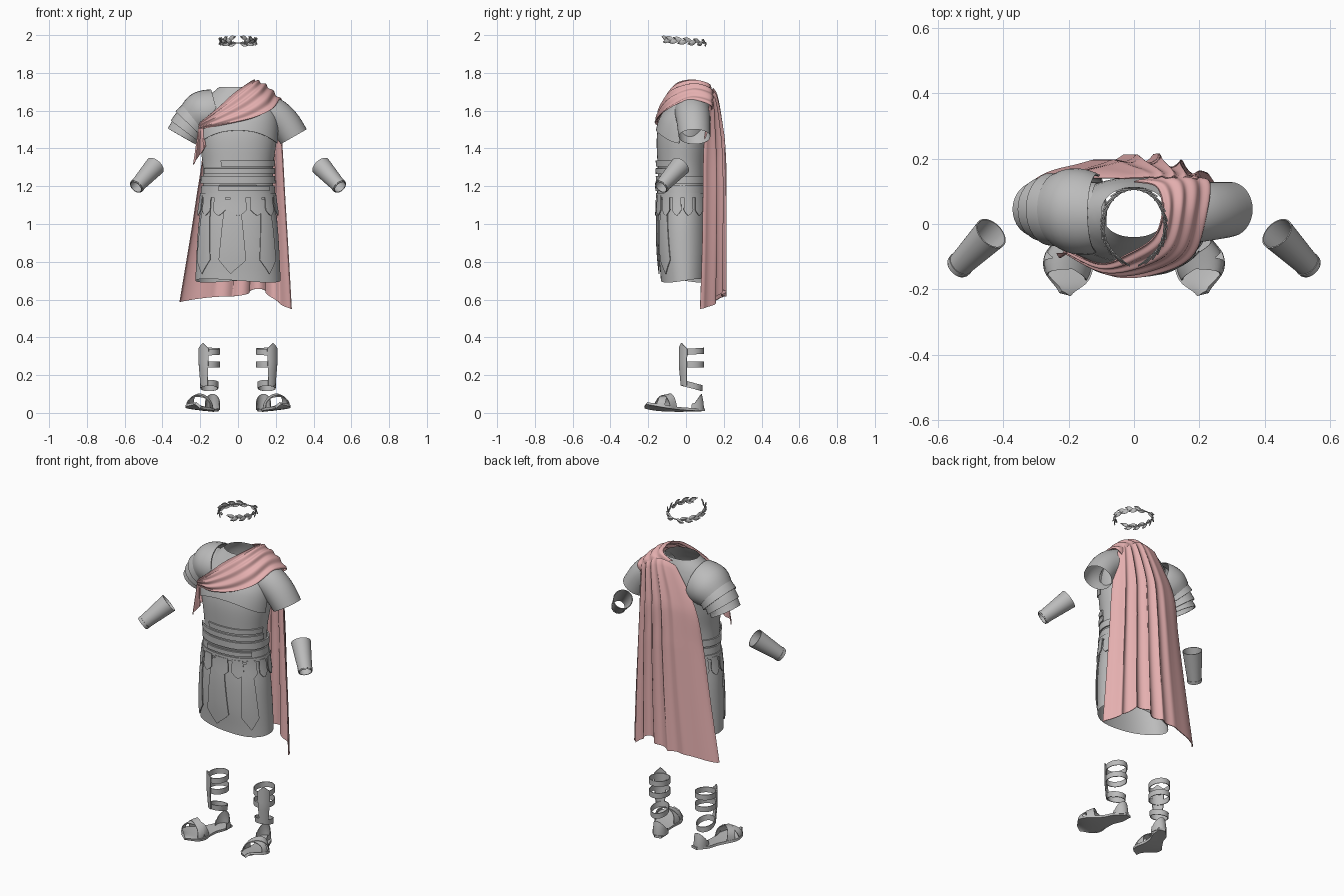
import bpy, bmesh, math
from math import sin, cos, pi
from mathutils import Vector as V

cube = bpy.data.objects.get("Cube")
if cube:
    bpy.data.objects.remove(cube)


def material(name, rgb):
    m = bpy.data.materials.new(name)
    m.use_nodes = True
    m.diffuse_color = (*rgb, 1)
    m.node_tree.nodes["Principled BSDF"].inputs["Base Color"].default_value = (*rgb, 1)
    return m


GREY = material("armour_grey", (0.5, 0.5, 0.5))
PINK = material("cloth_pink", (0.78, 0.43, 0.43))


def sheet(name, fn, nu, nv, wrap=False, thick=0, mat=GREY):
    """Surface fn(u, v) sampled on a grid, optionally closed in u and thickened."""
    bm = bmesh.new()
    cols = nu if wrap else nu + 1
    rows = [[bm.verts.new(fn(i / nu, j / nv)) for i in range(cols)] for j in range(nv + 1)]
    for a, b in zip(rows, rows[1:]):
        for i in range(nu):
            k = (i + 1) % cols
            bm.faces.new((a[i], a[k], b[k], b[i]))
    bmesh.ops.recalc_face_normals(bm, faces=bm.faces)
    if thick:
        bmesh.ops.solidify(bm, geom=bm.faces[:], thickness=thick)
    for f in bm.faces:
        f.smooth = True
    me = bpy.data.meshes.new(name)
    bm.to_mesh(me)
    bm.free()
    me.set_sharp_from_angle(angle=math.radians(40))
    me.materials.append(mat)
    ob = bpy.data.objects.new(name, me)
    bpy.context.collection.objects.link(ob)


def smooth(a, b, c, d, t):
    return b + (c - a) * (t / 2) + (a * 2 - b * 5 + c * 4 - d) * (t * t / 2) \
        + (b * 3 - a - c * 3 + d) * (t ** 3 / 2)


def spline(pts, t):
    """Smooth curve through the points, t from 0 to 1."""
    n = len(pts) - 1
    i = min(int(t * n), n - 1)
    p = [V(pts[min(max(i + k, 0), n)]) for k in (-1, 0, 1, 2)]
    return smooth(*p, t * n - i)


# Body cross-sections: height, half width, front y, back y
BODY = [(.70, .225, -.133, .115), (.85, .219, -.146, .118), (1.0, .209, -.15, .115),
        (1.14, .19, -.145, .108), (1.3, .186, -.15, .11), (1.45, .205, -.155, .13),
        (1.55, .21, -.14, .142), (1.63, .19, -.1, .138), (1.69, .145, -.062, .125),
        (1.725, .1, -.04, .112)]


def body(theta, z, off=0):
    """Point on the body surface; the front is theta = -pi/2."""
    i = max(k for k in range(len(BODY) - 1) if BODY[k][0] <= max(z, BODY[0][0]))
    t = (z - BODY[i][0]) / (BODY[i + 1][0] - BODY[i][0])
    p = [V(BODY[min(max(i + k, 0), len(BODY) - 1)]) for k in (-1, 0, 1, 2)]
    _, a, f, b = smooth(*p, t)
    c, s = cos(theta), sin(theta)
    x = math.copysign(abs(c) ** .88, c) * (a + off)
    return V((x, (f + b) / 2 + s * ((b - f) / 2 + off), z))


# Torso armour and skirt
sheet("torso_armour", lambda u, v: body(u * 2 * pi, 1.14 + .585 * v), 64, 30, True)
sheet("skirt", lambda u, v: body(u * 2 * pi, .70 + .46 * v) + V((0, 0, .01 * (1 - v) * sin(u * 4 * pi))),
      64, 14, True)


def chest(u, v):
    th = -pi + .15 + u * (pi - .3)
    low = 1.425 + .07 * cos(th + pi / 2) ** 2
    return body(th, low + (1.6 - low) * v, .008 * (1 - v) + .001)


sheet("chest_plate", chest, 40, 8, thick=.003)


# Waist bands
def band(name, z0, z1, off, start=0, sweep=2 * pi):
    sheet(name, lambda u, v: body(start + u * sweep, z0 + (z1 - z0) * v, off),
          56, 2, sweep > 6.2, .008)


band("belt_lower", 1.14, 1.165, .013)
band("belt_main", 1.165, 1.205, .008)
band("belt_middle", 1.215, 1.255, .012)
band("belt_wrap_low", 1.175, 1.2, .017, -2.05, 1.4)
band("belt_wrap_middle", 1.265, 1.295, .012, -2.7, 2.6)
band("belt_wrap_high", 1.305, 1.335, .009, -2.0, 1.85)


# Pointed skirt strips, wider towards the tip, and short tabs
def strip(name, th, w, top, bottom, tip, off, flare, power):
    def fn(u, v):
        k = 2 * u - 1
        half = w * (1 - flare * (1 - v))
        return body(th + k * half, top + (bottom + tip * abs(k) ** power - top) * v, off)
    sheet(name, fn, 8, 8, thick=.005)


for i, d in enumerate((-.93, -.13, .75)):
    strip("skirt_strip_%d" % i, d - pi / 2, .28, 1.13, .735, .075, .01, .4, 1)
for i in range(14):
    strip("skirt_tab_%d" % i, (i + .5) * pi / 7, .18, 1.15, 1.045, .03, .015, .1, 1.6)


# Sleeves and layered shoulder guard
def arm(side, s):
    c = spline([(.11, .045, 1.605), (.19, .045, 1.58), (.25, .045, 1.53), (.295, .045, 1.462)], s)
    ang = -.25 - .8 * s
    up = V((-sin(ang) * side, 0, cos(ang)))
    return V((c.x * side, c.y, c.z)), up


def sleeve(name, side, s0, s1, r0, r1, thick=0, bulge=0, deep=1, shift=0):
    def fn(u, v):
        c, up = arm(side, s0 + (s1 - s0) * v)
        r = r0 + (r1 - r0) * v + bulge * sin(pi * v)
        return c + up * (r * cos(2 * pi * u)) + V((0, shift * (1 - v) + deep * r * sin(2 * pi * u), 0))
    sheet(name, fn, 32, 8, True, thick)


for side, tag in ((1, "left"), (-1, "right")):
    sleeve(tag + "_sleeve", side, 0, 1, .092, .079, 0, 0, 1.06, -.014)
sleeve("shoulder_guard_dome", -1, .02, .55, .112, .104, .005, .014, 1.08, -.012)
for i in range(3):
    sleeve("shoulder_guard_band_%d" % i, -1, .5 + .16 * i, .7 + .15 * i, .103 - .007 * i, .105 - .008 * i,
           .005, 0, 1.06 - .05 * i, -.004)

# Sash across the chest and over the left shoulder
RAILS = [
    [(-.2, -.08, 1.535), (-.1, -.118, 1.615), (-.02, -.09, 1.685), (.06, -.04, 1.743),
     (.088, .04, 1.762), (.07, .115, 1.745), (.0, .13, 1.715)],
    [(-.205, -.09, 1.52), (-.09, -.142, 1.575), (.03, -.122, 1.638), (.115, -.07, 1.697),
     (.15, .04, 1.728), (.15, .13, 1.7), (.09, .145, 1.66)],
    [(-.2, -.09, 1.505), (-.06, -.155, 1.53), (.075, -.143, 1.56), (.175, -.092, 1.605),
     (.218, .02, 1.655), (.232, .13, 1.628), (.17, .13, 1.58)]]


def sash(u, v):
    p = spline([spline(r, u) for r in RAILS], v)
    out = (p - V((0, .03, 1.5))).normalized()
    return p + out * (.005 * sin(v * 8 * pi + 5 * u) * (.3 + sin(pi * u)) + .004)


sheet("sash", sash, 48, 40, thick=.004, mat=PINK)


# Cape hanging down the back, with deep folds on the left
def cape(u, v):
    left = spline([(-.03, .14, 1.7), (-.16, .14, 1.48), (-.205, .125, 1.24), (-.25, .125, .95), (-.31, .125, .588)], v)
    right = spline([(.215, .125, 1.64), (.235, .095, 1.42), (.25, .09, 1.15), (.268, .085, .85), (.285, .075, .55)], v)
    p = left.lerp(right, u)
    back = .145 + .042 * min(1, v * 3.5) ** .6 + .016 * min(1, v * 2)
    p.y += (back - p.y) * sin(pi * u) ** .55
    depth = (.004 + .013 * min(v * 2.5, 1)) * min(1, max(.08, u * 2.6 - .6))
    phase = 12 * pi * u ** 1.3
    p.y += depth * sin(phase) * sin(pi * u) ** .3
    p.x += .6 * depth * cos(phase) * sin(pi * u)
    p.z += .045 * sin(pi * u) + (.07 * v - .01) * math.exp(-((u - .72) / .13) ** 2)
    return p


sheet("cape", cape, 100, 36, thick=.004, mat=PINK)


def tail(u, v):
    x = -.197 + (u - .5) * (.02 + .05 * v) - .006 * v
    return V((x, -.09 - .015 * sin(u * 3 * pi) * v, 1.525 - v * (.21 - .1 * u)))


sheet("sash_tail", tail, 16, 10, thick=.004, mat=PINK)


def tube(name, a, b, r0, r1):
    q = (b - a).to_track_quat('Z', 'Y')
    sheet(name, lambda u, v: a.lerp(b, v) + q @ V((cos(2 * pi * u), sin(2 * pi * u), 0)) * (r0 + (r1 - r0) * v),
          32, 2, True, .004)


# Forearm guards, sandals and shin guards
for side, tag in ((1, "left"), (-1, "right")):
    top, low = V((.438 * side, -.029, 1.308)), V((.541 * side, -.133, 1.195))
    tube(tag + "_forearm_guard", top, low, .054, .037)
    tube(tag + "_forearm_rim", top.lerp(low, .9), top.lerp(low, .97), .041, .04)

    def foot(l, t, z=0):
        """Point on the foot: l from heel to toe, t across."""
        w = spline([(.02, 0, 0), (.04, 0, 0), (.04, 0, 0), (.055, 0, 0), (.076, 0, 0), (.066, 0, 0), (.014, 0, 0)], l).x
        x = .12 + .17 * l - .075 * l * l + t * w * .97
        return V((x * side, .095 - .31 * l + t * w * .24, .009 + .026 * l ** 3 + .012 * t * l + z))

    sheet(tag + "_sole", lambda u, v: foot(v, 2 * u - 1), 8, 28, thick=.014)

    # Crossed toe straps
    for n, (l0, l1) in enumerate(((.58, .8), (.76, .56))):
        def toe_strap(u, v):
            l = l0 + (l1 - l0) * u + .13 * (v - .5)
            return foot(l, -.95 * cos(pi * u), (.083 + .004 * n - .1 * (l - .6)) * sin(pi * u) ** .8)
        sheet("%s_toe_strap_%d" % (tag, n), toe_strap, 20, 3, thick=.004)

    def heel(u, v):
        th = -.35 + u * (pi + .7)
        rise = .035 + .05 * max(sin(th), 0)
        return V(((.135 + .04 * cos(th)) * side, .045 + (.05 - .012 * v * v) * sin(th), .016 + rise * v))

    sheet(tag + "_heel_cup", heel, 20, 4, thick=.004)

    def leg(th, z, k=1):
        r = k * (.85 + .15 * min(1, max(0, (z - .13) / .12)))
        return V(((.152 + .056 * cos(th) * r) * side, .032 + .064 * sin(th) * r, z))

    for n, (z, tilt) in enumerate(((.325, .004), (.257, 0), (.145, -.014))):
        sheet("%s_leg_strap_%d" % (tag, n),
              lambda u, v: leg(u * 2 * pi, z + .032 * (v - .5) + tilt * sin(u * 2 * pi)), 32, 2, True, .004)

    def shin(u, v):
        k = 2 * u - 1
        return leg(-.95 + k * (.45 + .12 * v), .145 + (.225 - .03 * abs(k)) * v, 1.1)

    sheet(tag + "_shin_guard", shin, 10, 10, thick=.006)


# Laurel wreath, open at the front
def crown(a, k=1, z=0):
    return V((.093 * k * sin(a), -.005 + .112 * k * cos(a), 1.968 - .01 * cos(a) + z))


sheet("wreath_stem", lambda u, v: crown(-2.7 + 5.4 * u, 1 + .025 * cos(2 * pi * v), .003 * sin(2 * pi * v)), 48, 6)
for side in (-1, 1):
    for i in range(6):
        for up in (-1, 1):
            def leaf(u, v):
                a = side * (.1 + i * .45 + (.2 if up > 0 else 0) + .47 * v)
                w = .0125 * sin(pi * min(.97, v + .03)) ** .8
                return crown(a, 1.01 + .12 * v - .04 * abs(2 * u - 1), up * .014 * v + (2 * u - 1) * w)
            sheet("wreath_leaf_%d_%d_%d" % (side, i, up), leaf, 4, 8, thick=.002)
